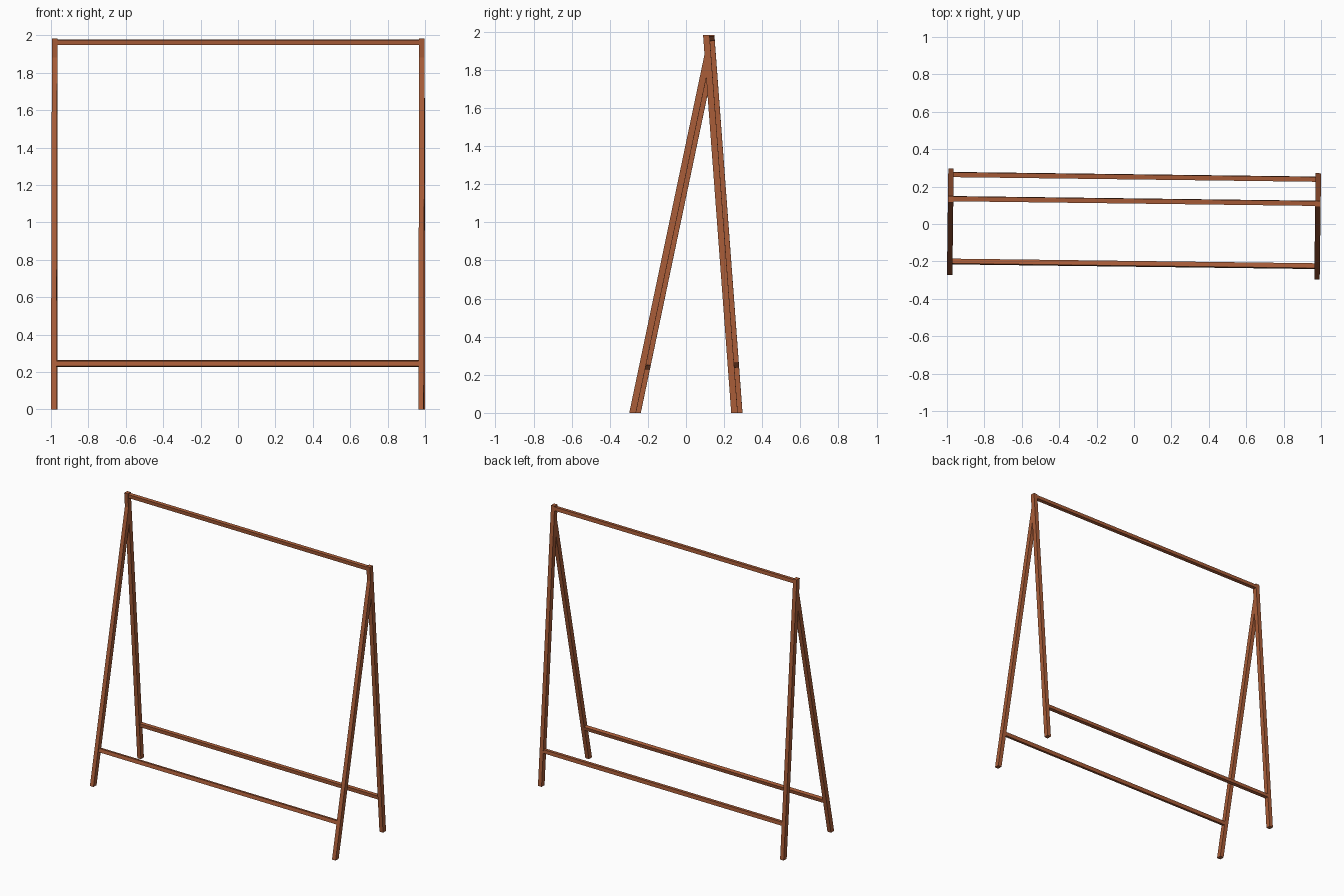
import bpy, bmesh, math
from mathutils import Matrix

if "Cube" in bpy.data.objects:
    bpy.data.objects.remove(bpy.data.objects["Cube"])

wood = bpy.data.materials.new("warm brown wood")
wood.diffuse_color = (0.40, 0.11, 0.04, 1)
wood.use_nodes = True
wood.node_tree.nodes["Principled BSDF"].inputs["Base Color"].default_value = wood.diffuse_color

SKEW = Matrix.Rotation(-0.0128, 4, 'Z')   # whole stand is turned slightly
FRONT, BACK = 0.21, -0.0745               # leg slopes, dy/dz
TOP = 1.983


def extrude_profile(name, profile, x0, x1):
    """Extrude a side profile of (y, z) points from x0 to x1."""
    bm = bmesh.new()
    face = bm.faces.new([bm.verts.new((x0, y, z)) for y, z in profile])
    ext = bmesh.ops.extrude_face_region(bm, geom=[face])["geom"]
    bmesh.ops.translate(bm, vec=(x1 - x0, 0, 0),
                        verts=[g for g in ext if isinstance(g, bmesh.types.BMVert)])
    bmesh.ops.recalc_face_normals(bm, faces=bm.faces)
    bm.transform(SKEW)
    me = bpy.data.meshes.new(name)
    bm.to_mesh(me)
    bm.free()
    me.materials.append(wood)
    ob = bpy.data.objects.new(name, me)
    bpy.context.collection.objects.link(ob)


def rail(name, y, z, slope, size=0.026):
    """Square rail lined up with the lean of its legs."""
    a, h = math.atan(slope), size / 2
    pts = [(y + u * math.cos(a) + v * math.sin(a), z - u * math.sin(a) + v * math.cos(a))
           for u, v in ((-h, -h), (h, -h), (h, h), (-h, h))]
    extrude_profile(name, pts, -0.972, 0.972)


# Back legs run full height; front legs are mitred onto their front faces
back_leg = [(0.25, 0), (0.284, 0), (0.284 + BACK * TOP, TOP), (0.25 + BACK * TOP, TOP)]
z_out = 0.535 / (FRONT - BACK)
z_in = 0.50 / (FRONT - BACK)
front_leg = [(-0.285, 0), (-0.25, 0), (-0.25 + FRONT * z_in, z_in),
             (-0.285 + FRONT * z_out, z_out)]

for side, x in (("left", -0.982), ("right", 0.982)):
    extrude_profile("back_leg_" + side, back_leg, x - 0.0145, x + 0.0145)
    extrude_profile("front_leg_" + side, front_leg, x - 0.0145, x + 0.0145)

# Rails
rail("hanging_rail", 0.123, 1.963, BACK)
rail("front_lower_rail", -0.213, 0.242, FRONT)
rail("back_lower_rail", 0.252, 0.25, BACK)
